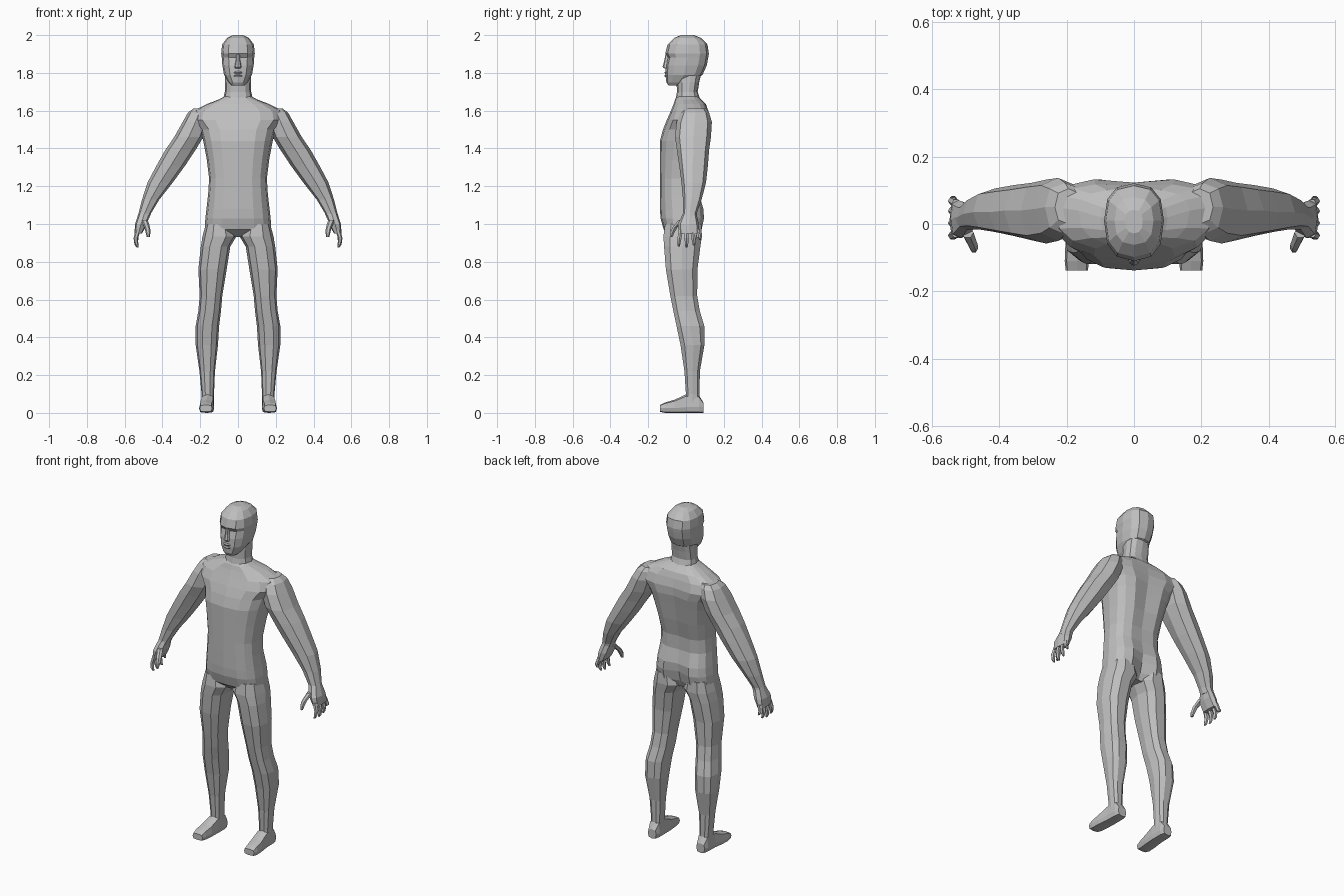
import bpy, bmesh, math

skin = bpy.data.materials.new("plain grey")
skin.diffuse_color = (0.52, 0.52, 0.52, 1)


def loft(bm, rings, n=8, p=0.8, along_y=False):
    """Skin rounded rings: (height, centre x, half width, low, widest, high[, groove])."""
    loops = []
    for h, cx, rx, lo, mid, hi, *groove in rings:
        loop = []
        for i in range(n):
            a = 2 * math.pi * i / n
            c, s = math.cos(a), math.sin(a)
            x = cx + rx * math.copysign(abs(c) ** p, c)
            reach = (hi - mid) if s > 0 else (mid - lo)
            v = mid + reach * math.copysign(abs(s) ** p, s)
            if groove and s > 0.99:
                v -= groove[0]
            loop.append(bm.verts.new((x, h, v) if along_y else (x, v, h)))
        loops.append(loop)
    for a, b in zip(loops, loops[1:]):
        for i in range(n):
            j = (i + 1) % n
            bm.faces.new((a[i], a[j], b[j], b[i]))
    bm.faces.new(loops[0])
    bm.faces.new(loops[-1])


def tube(bm, points, n=6):
    """Thin finger through (x, y, z, radius) points."""
    loft(bm, [(z, x, r, y - r, y, y + r) for x, y, z, r in points], n, 1)


def finish(name, bm, mirror=False):
    bmesh.ops.recalc_face_normals(bm, faces=bm.faces)
    mesh = bpy.data.meshes.new(name)
    bm.to_mesh(mesh)
    bm.free()
    mesh.materials.append(skin)
    obj = bpy.data.objects.new(name, mesh)
    bpy.context.collection.objects.link(obj)
    if mirror:
        obj.modifiers.new("mirror", 'MIRROR').use_mirror_merge = False
    return obj


# Torso, from pelvis to collar, with a groove down the spine
bm = bmesh.new()
loft(bm, [
    (0.93, 0, 0.10, -0.07, 0.00, 0.05, 0.01),
    (0.97, 0, 0.176, -0.118, -0.01, 0.088, 0.035),
    (1.03, 0, 0.173, -0.135, -0.01, 0.102, 0.035),
    (1.08, 0, 0.167, -0.138, -0.01, 0.098, 0.02),
    (1.16, 0, 0.158, -0.138, -0.02, 0.074, 0.008),
    (1.24, 0, 0.153, -0.138, -0.02, 0.078, 0.012),
    (1.34, 0, 0.165, -0.138, -0.01, 0.105, 0.018),
    (1.44, 0, 0.184, -0.138, 0.01, 0.127, 0.022),
    (1.50, 0, 0.20, -0.122, 0.03, 0.138, 0.02),
    (1.55, 0, 0.245, -0.102, 0.045, 0.138, 0.015),
    (1.60, 0, 0.235, -0.08, 0.05, 0.122, 0.008),
    (1.635, 0, 0.165, -0.066, 0.04, 0.105),
    (1.66, 0, 0.10, -0.058, 0.02, 0.08),
    (1.68, 0, 0.065, -0.045, 0.015, 0.06)], 16, 0.75)
finish("torso", bm)

# Neck
bm = bmesh.new()
loft(bm, [
    (1.63, 0, 0.085, -0.06, 0.02, 0.085),
    (1.70, 0, 0.07, -0.048, 0.015, 0.062),
    (1.75, 0, 0.069, -0.05, 0.02, 0.07),
    (1.81, 0, 0.066, -0.05, 0.02, 0.085)], 12)
finish("neck", bm)

# Head, with jaw, sunken eye line and brow
bm = bmesh.new()
loft(bm, [
    (1.732, 0, 0.032, -0.092, -0.06, -0.02),
    (1.75, 0, 0.050, -0.104, -0.04, 0.02),
    (1.79, 0, 0.074, -0.109, -0.01, 0.088),
    (1.84, 0, 0.083, -0.107, 0.00, 0.110),
    (1.882, 0, 0.086, -0.097, 0.01, 0.118),
    (1.902, 0, 0.089, -0.110, 0.01, 0.121),
    (1.95, 0, 0.084, -0.098, 0.01, 0.114),
    (1.985, 0, 0.058, -0.062, 0.01, 0.08),
    (2.0, 0, 0.026, -0.028, 0.01, 0.042)], 12)
finish("head", bm)

# Nose and lips
bm = bmesh.new()
loft(bm, [
    (1.822, 0, 0.016, -0.112, -0.10, -0.08),
    (1.832, 0, 0.019, -0.124, -0.10, -0.08),
    (1.865, 0, 0.012, -0.115, -0.10, -0.08),
    (1.898, 0, 0.010, -0.109, -0.10, -0.08)], 8, 1)
finish("nose", bm)
bm = bmesh.new()
for z in (1.785, 1.802):
    loft(bm, [
        (z - 0.008, 0, 0.024, -0.108, -0.09, -0.08),
        (z, 0, 0.028, -0.115, -0.09, -0.08),
        (z + 0.007, 0, 0.020, -0.109, -0.09, -0.08)], 8, 1)
finish("lips", bm)

# Legs
bm = bmesh.new()
loft(bm, [
    (1.00, 0.100, 0.070, -0.115, -0.01, 0.085),
    (0.935, 0.098, 0.090, -0.124, -0.01, 0.088),
    (0.88, 0.119, 0.078, -0.120, -0.02, 0.080),
    (0.76, 0.135, 0.075, -0.110, -0.02, 0.064),
    (0.62, 0.143, 0.060, -0.086, -0.01, 0.062),
    (0.54, 0.150, 0.060, -0.070, 0.00, 0.076),
    (0.46, 0.162, 0.062, -0.053, 0.02, 0.100),
    (0.36, 0.165, 0.059, -0.032, 0.04, 0.100),
    (0.22, 0.163, 0.041, -0.010, 0.035, 0.075),
    (0.10, 0.160, 0.033, -0.002, 0.035, 0.073),
    (0.03, 0.160, 0.032, -0.005, 0.035, 0.073)], 10)
finish("legs", bm, True)

# Feet, lofted from heel to toe
bm = bmesh.new()
loft(bm, [
    (0.092, 0.160, 0.027, 0.0, 0.03, 0.055),
    (0.068, 0.160, 0.034, 0.0, 0.03, 0.095),
    (0.00, 0.161, 0.035, 0.0, 0.03, 0.098),
    (-0.06, 0.166, 0.038, 0.0, 0.025, 0.070),
    (-0.11, 0.170, 0.036, 0.0, 0.025, 0.055),
    (-0.138, 0.170, 0.033, 0.006, 0.025, 0.042)], 8, 0.5, True)
finish("feet", bm, True)

# Arms, from shoulder cap to wrist
bm = bmesh.new()
loft(bm, [
    (1.612, 0.195, 0.040, 0.00, 0.05, 0.105),
    (1.59, 0.205, 0.060, -0.030, 0.05, 0.122),
    (1.54, 0.225, 0.068, -0.050, 0.045, 0.137),
    (1.46, 0.261, 0.077, -0.058, 0.04, 0.132),
    (1.39, 0.306, 0.080, -0.048, 0.04, 0.122),
    (1.31, 0.355, 0.076, -0.036, 0.035, 0.116),
    (1.22, 0.412, 0.067, -0.024, 0.035, 0.106),
    (1.13, 0.462, 0.046, -0.016, 0.03, 0.083),
    (1.06, 0.492, 0.034, -0.016, 0.02, 0.058),
    (1.03, 0.503, 0.032, -0.020, 0.02, 0.056)], 8)
finish("arms", bm, True)

# Hands: palm, thumb and four fingers
bm = bmesh.new()
loft(bm, [
    (1.06, 0.494, 0.030, -0.014, 0.02, 0.054),
    (1.00, 0.513, 0.032, -0.042, 0.015, 0.068),
    (0.95, 0.528, 0.020, -0.040, 0.015, 0.072)], 8, 0.7)
tube(bm, [(0.495, -0.025, 1.02, 0.018), (0.480, -0.060, 0.98, 0.015),
          (0.476, -0.072, 0.955, 0.013), (0.475, -0.078, 0.932, 0.008)])
for y, spread, tip in ((-0.028, -0.010, 0.882), (0.003, 0.0, 0.876),
                       (0.034, 0.008, 0.885), (0.060, 0.014, 0.915)):
    tube(bm, [(0.528, y, 0.97, 0.014), (0.541, y + spread * 0.6, 0.925, 0.012),
              (0.538, y + spread, tip + 0.015, 0.010),
              (0.532, y + spread, tip, 0.006)])
finish("hands", bm, True)
